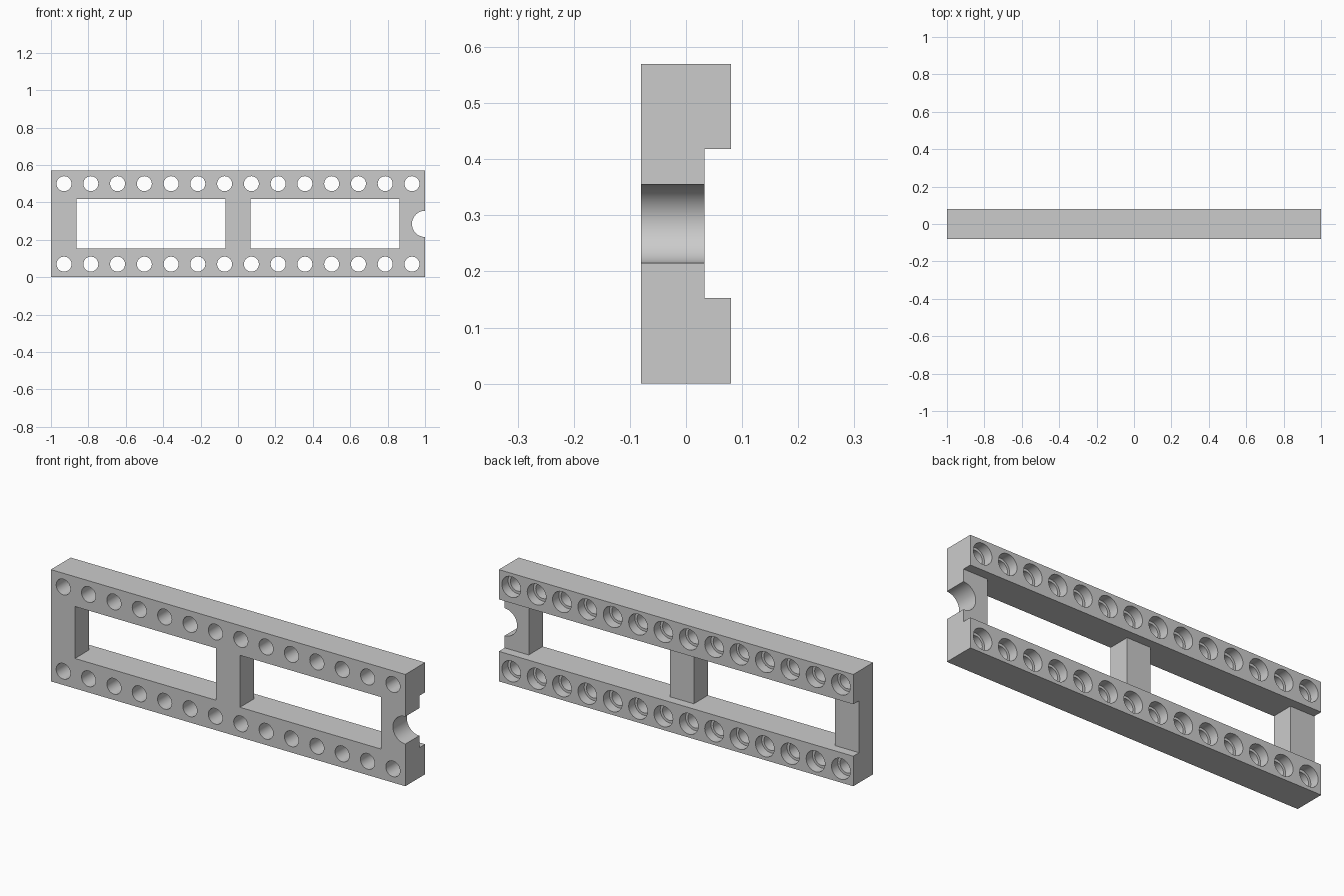
import bpy, bmesh, math

cube = bpy.data.objects.get("Cube")
if cube:
    bpy.data.objects.remove(cube, do_unlink=True)

HEIGHT, FRONT, BACK, RECESS = 0.57, -0.08, 0.08, 0.033
LOW, HIGH = 0.153, 0.418        # inner faces of the two rails
PINS = 14

grey = bpy.data.materials.new("light_grey")
grey.use_nodes = True
colour = (0.6, 0.6, 0.6, 1)
grey.diffuse_color = colour
grey.node_tree.nodes["Principled BSDF"].inputs["Base Color"].default_value = colour


def make_object(name, bm):
    bmesh.ops.recalc_face_normals(bm, faces=bm.faces)
    mesh = bpy.data.meshes.new(name)
    bm.to_mesh(mesh)
    bm.free()
    mesh.materials.append(grey)
    obj = bpy.data.objects.new(name, mesh)
    bpy.context.collection.objects.link(obj)
    return obj


def extrude(bm, points, offset):
    face = bm.faces.new([bm.verts.new(p) for p in points])
    new = bmesh.ops.extrude_face_region(bm, geom=[face])["geom"]
    bmesh.ops.translate(bm, vec=offset, verts=[v for v in new if isinstance(v, bmesh.types.BMVert)])


def add_bore(bm, x, z, profile, sides=32):
    """Turned cutter along y from (y, radius) pairs, capped at both ends."""
    angles = [math.tau * i / sides for i in range(sides)]
    rings = [[bm.verts.new((x + r * math.cos(a), y, z + r * math.sin(a))) for a in angles]
             for y, r in profile]
    for a, b in zip(rings, rings[1:]):
        for i in range(sides):
            j = (i + 1) % sides
            bm.faces.new((a[i], a[j], b[j], b[i]))
    bm.faces.new(rings[0])
    bm.faces.new(rings[-1])


# Socket body: C-shaped end profile run along x
bm = bmesh.new()
profile = [(FRONT, 0), (BACK, 0), (BACK, LOW), (RECESS, LOW),
           (RECESS, HIGH), (BACK, HIGH), (BACK, HEIGHT), (FRONT, HEIGHT)]
extrude(bm, [(-1, y, z) for y, z in profile], (2, 0, 0))
body = make_object("socket_frame", bm)

# Two windows between the cross bars
bm = bmesh.new()
for side in (-1, 1):
    a, b = side * 0.067, side * 0.864
    extrude(bm, [(a, -0.2, LOW), (b, -0.2, LOW), (b, -0.2, HIGH), (a, -0.2, HIGH)], (0, 0.4, 0))
windows = make_object("window_cutter", bm)

# Stepped pin holes in both rails, and the end notch
bm = bmesh.new()
for i in range(PINS):
    x = -0.93 + 1.86 * i / (PINS - 1)
    for z in (0.07, HEIGHT - 0.07):
        add_bore(bm, x, z, [(-0.2, 0.04), (0.03, 0.04), (0.03, 0.053), (0.2, 0.053)])
add_bore(bm, 1, HEIGHT / 2, [(-0.2, 0.07), (0.2, 0.07)], 48)
bores = make_object("bore_cutter", bm)

bpy.context.view_layer.objects.active = body
body.select_set(True)
for cutter in (windows, bores):
    mod = body.modifiers.new(cutter.name, "BOOLEAN")
    mod.object = cutter
    mod.operation = "DIFFERENCE"
    mod.solver = "EXACT"
    bpy.ops.object.modifier_apply(modifier=mod.name)
    bpy.data.objects.remove(cutter, do_unlink=True)

bpy.ops.object.shade_smooth_by_angle(angle=math.radians(30))
